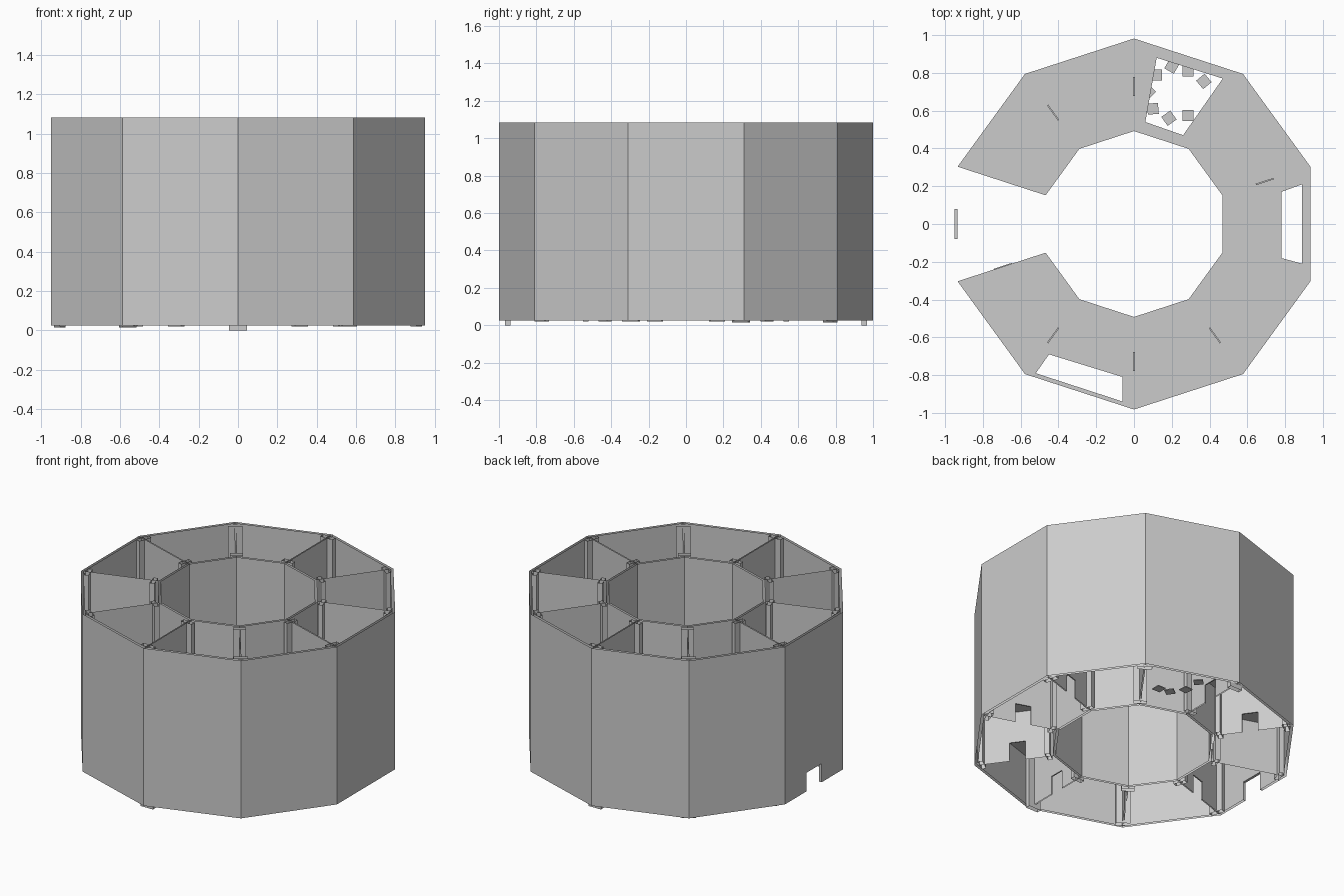
import bpy, bmesh, math
from mathutils import Vector, Matrix

cube = bpy.data.objects.get("Cube")
if cube:
    bpy.data.objects.remove(cube, do_unlink=True)

BASE, TOP, DOOR, UPPER = 0.025, 1.083, 0.125, 0.36
R_OUT, R_IN, STEP = 0.982, 0.492, 36
ANGLES = [18 + STEP * i for i in range(10)]

grey = bpy.data.materials.new("plain_grey")
grey.use_nodes = True
COLOUR = (0.6, 0.6, 0.6, 1)
grey.diffuse_color = COLOUR
grey.node_tree.nodes["Principled BSDF"].inputs["Base Color"].default_value = COLOUR


def polar(radius, degrees):
    a = math.radians(degrees)
    return Vector((radius * math.cos(a), radius * math.sin(a), 0))


def finish(name, bm):
    mesh = bpy.data.meshes.new(name)
    bm.to_mesh(mesh)
    bm.free()
    mesh.materials.append(grey)
    obj = bpy.data.objects.new(name, mesh)
    bpy.context.collection.objects.link(obj)


def face(bm, points):
    bm.faces.new([bm.verts.new(p) for p in points])


def at(p, z):
    return Vector((p.x, p.y, z))


def upright(bm, p, q, z0, z1):
    """Vertical panel facing the right-hand side of p to q."""
    face(bm, [at(p, z0), at(q, z0), at(q, z1), at(p, z1)])


def wall(bm, p, q, p2, q2, span=None, sills=()):
    """Two uncapped skins with doorways in one column, one per sill height."""
    if not sills:
        upright(bm, p, q, BASE, TOP)
        upright(bm, q2, p2, BASE, TOP)
        return
    a, b = [p.lerp(q, u) for u in span]
    a2, b2 = [p2.lerp(q2, u) for u in span]
    for s, e in ((p, a), (b, q), (q2, b2), (a2, p2)):
        upright(bm, s, e, BASE, TOP)
    z = BASE
    for sill in sills:
        head = sill + DOOR
        if sill > z:
            upright(bm, a, b, z, sill)
            upright(bm, b2, a2, z, sill)
            face(bm, [at(v, sill) for v in (a2, a, b, b2)])
        # jambs and lintel underside
        upright(bm, a, a2, sill, head)
        upright(bm, b2, b, sill, head)
        face(bm, [at(v, head) for v in (b2, b, a, a2)])
        z = head
    upright(bm, a, b, z, TOP)
    upright(bm, b2, a2, z, TOP)


def prism(bm, centre, size, angle, z0, z1, capped):
    turn = Matrix.Rotation(math.radians(angle), 3, 'Z')
    w, d = size[0] / 2, size[1] / 2
    ring = [centre + turn @ Vector((x, y, 0))
            for x, y in ((-w, -d), (w, -d), (w, d), (-w, d))]
    for i in range(4):
        upright(bm, ring[i], ring[(i + 1) % 4], z0, z1)
    if capped:
        face(bm, [at(v, z0) for v in reversed(ring)])
        face(bm, [at(v, z1) for v in ring])


# Outer and inner ring walls, with the entrance and the courtyard door
outer, inner = bmesh.new(), bmesh.new()
for a in ANGLES:
    b = a + STEP
    wall(outer, polar(1, a), polar(1, b), polar(R_OUT, a), polar(R_OUT, b),
         (0.37, 0.63), [BASE] if a == 162 else [])
    wall(inner, polar(0.508, a), polar(0.508, b), polar(R_IN, a), polar(R_IN, b),
         (0.33, 0.55), [BASE] if a == 126 else [])
finish("outer_wall", outer)
finish("inner_wall", inner)

# Radial partitions, with doors on the ground and upper storeys
GROUND_DOORS = (18, 90, 126, 198, 234, 270, 306, 342)
UPPER_DOORS = (18, 90, 126, 234, 270, 306)
for a in ANGLES:
    bm = bmesh.new()
    side = polar(0.004, a + 90)
    p, q = polar(0.508, a), polar(R_OUT, a)
    sills = [BASE] if a in GROUND_DOORS else []
    if a % 360 in UPPER_DOORS:
        sills.append(UPPER + 0.002)
    wall(bm, p - side, q - side, p + side, q + side, (0.36, 0.57), sills)
    finish("partition", bm)

# Upper floor with openings; the entrance room is open to the top
OPENINGS = {
    54: [(.26, .47), (.47, .77), (.12, .88), (.06, .54)],
    342: [(.78, -.18), (.89, -.21), (.89, .21), (.78, .17)],
    234: [(-.45, -.69), (-.52, -.79), (-.06, -.94), (-.06, -.81)],
}
bm = bmesh.new()
for a in ANGLES:
    b = a + STEP
    if a == 162:
        continue
    room = [at(v, UPPER) for v in
            (polar(R_IN, a), polar(R_OUT, a), polar(R_OUT, b), polar(R_IN, b))]
    if a not in OPENINGS:
        face(bm, room)
        continue
    hole = [Vector((x, y, UPPER)) for x, y in OPENINGS[a]]
    for i in range(4):
        j = (i + 1) % 4
        face(bm, [room[i], room[j], hole[j], hole[i]])
finish("upper_floor", bm)

# Open corner posts with feet below the walls
FEET = {90: 0, 270: 0, 126: 0.014, 162: 0.014}
bm = bmesh.new()
for a in ANGLES:
    prism(bm, polar(0.953, a), (0.03, 0.09), a, FEET.get(a, 0.02), TOP, False)
    prism(bm, polar(0.535, a), (0.03, 0.08), a, 0.02, TOP, False)
finish("corner_posts", bm)

# Floating steps winding up through the floor opening
STEPS = [(.285, .575, 0), (.185, .56, 35), (.1, .61, 5), (.075, .7, 45),
         (.12, .79, 0), (.2, .835, 60), (.285, .81, 0), (.37, .755, 40)]
bm = bmesh.new()
for i, (x, y, turn) in enumerate(STEPS):
    z = 0.062 + 0.023 * i
    prism(bm, Vector((x, y, 0)), (0.058, 0.058), turn, z, z + 0.006, True)
finish("floating_steps", bm)
